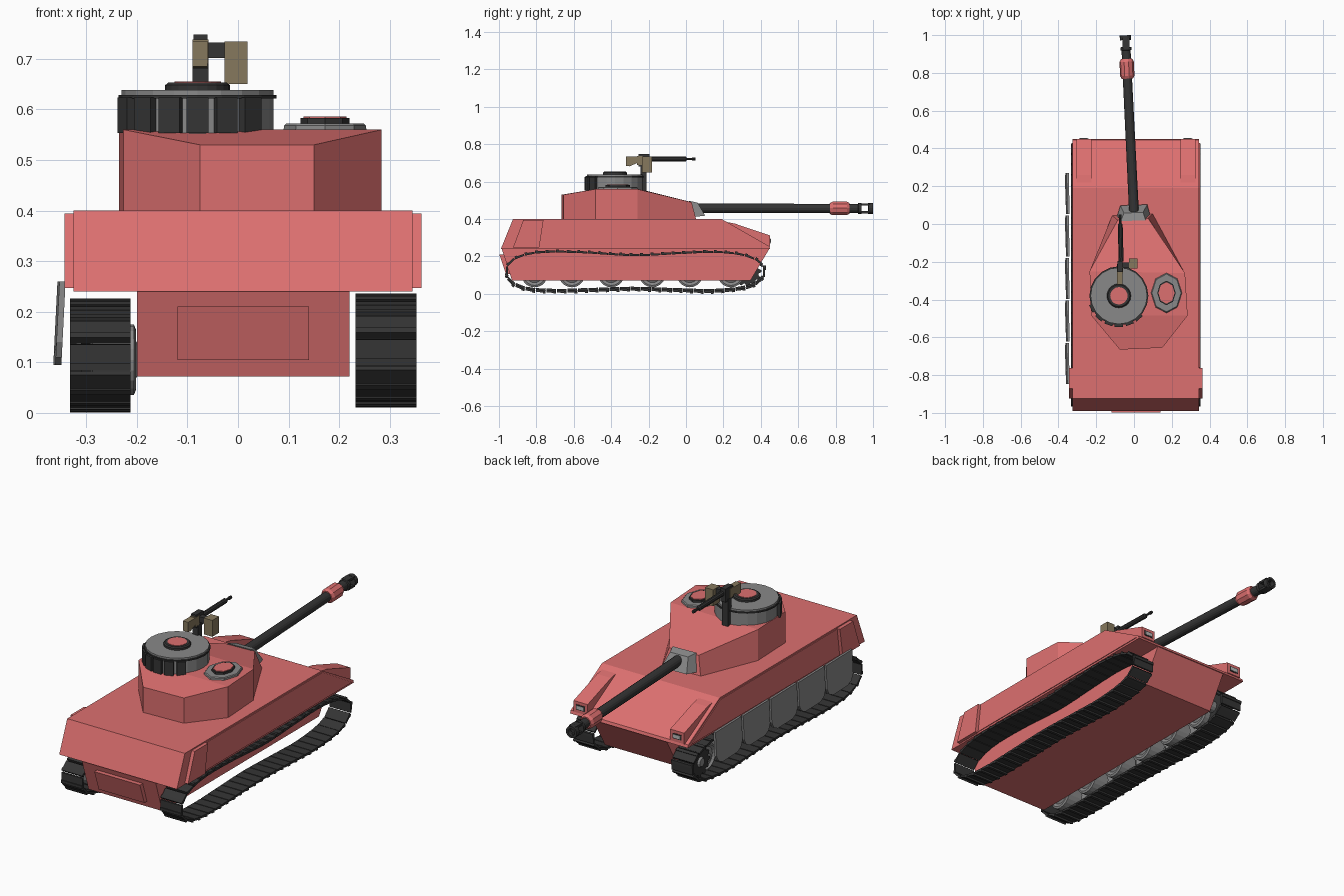
import bpy, bmesh, math
from mathutils import Vector, Matrix

if "Cube" in bpy.data.objects:
    bpy.data.objects.remove(bpy.data.objects["Cube"])


def material(name, rgb):
    m = bpy.data.materials.new(name)
    m.diffuse_color = (*rgb, 1)
    m.use_nodes = True
    m.node_tree.nodes["Principled BSDF"].inputs["Base Color"].default_value = m.diffuse_color
    return m


RED = material("red_paint", (0.72, 0.16, 0.16))
DARK = material("dark_metal", (0.035, 0.035, 0.035))
GREY = material("mid_grey", (0.25, 0.25, 0.25))
TAN = material("tan", (0.24, 0.19, 0.11))
LAMP = material("lamp_glass", (0.5, 0.5, 0.5))


def finish(name, bm, mat):
    bmesh.ops.recalc_face_normals(bm, faces=bm.faces)
    me = bpy.data.meshes.new(name)
    bm.to_mesh(me)
    bm.free()
    me.materials.append(mat)
    ob = bpy.data.objects.new(name, me)
    bpy.context.collection.objects.link(ob)
    return ob


def loft(bm, rings, caps=True):
    vs = [[bm.verts.new(p) for p in r] for r in rings]
    n = len(vs[0])
    for a, b in zip(vs, vs[1:]):
        for i in range(n):
            bm.faces.new((a[i], a[(i + 1) % n], b[(i + 1) % n], b[i]))
    if caps:
        bm.faces.new(vs[0])
        bm.faces.new(vs[-1])


def prism(name, yz, x0, x1, mat):
    """Side profile extruded across x."""
    bm = bmesh.new()
    loft(bm, [[(x, y, z) for y, z in yz] for x in (x0, x1)])
    return finish(name, bm, mat)


def box(name, x, y, z, mat):
    return prism(name, [(y[0], z[0]), (y[1], z[0]), (y[1], z[1]), (y[0], z[1])], *x, mat)


def lathe(name, prof, origin, axis, mat, n=20, scale=(1, 1, 1)):
    """Revolve (radius, distance) pairs around an axis."""
    bm = bmesh.new()
    q = Vector((0, 0, 1)).rotation_difference(Vector(axis)).to_matrix()
    o = Vector(origin)
    ring = [(math.cos(math.tau * i / n), math.sin(math.tau * i / n)) for i in range(n)]
    loft(bm, [[o + q @ Vector((r * c * scale[0], r * s * scale[1], d)) for c, s in ring]
              for r, d in prof])
    return finish(name, bm, mat)


CX = 0.01  # centre of the hull

# hull
prism("upper_hull", [(-0.99, 0.24), (0.45, 0.24), (0.445, 0.255), (0.19, 0.40), (-0.925, 0.40)],
      CX - 0.335, CX + 0.335, RED)
prism("lower_hull", [(-0.985, 0.24), (-0.93, 0.072), (0.345, 0.072), (0.445, 0.24)],
      CX - 0.21, CX + 0.21, RED)
prism("rear_hatch", [(-0.96, 0.21), (-0.998, 0.21), (-0.962, 0.105), (-0.93, 0.105)],
      CX - 0.13, CX + 0.13, RED)

# side plates, rear side boxes and lamp housings, both sides
for s, side in ((-1, "left"), (1, "right")):
    prism(side + "_side_plate", [(-0.78, 0.25), (0.43, 0.25), (0.19, 0.392), (-0.76, 0.392)],
          CX + s * 0.33, CX + s * 0.339, RED)
    prism(side + "_rear_box", [(-0.925, 0.247), (-0.785, 0.247), (-0.762, 0.394), (-0.87, 0.394)],
          CX + s * 0.33, CX + s * 0.353, RED)
    prism(side + "_lamp_housing", [(0.21, 0.385), (0.26, 0.376), (0.45, 0.312), (0.45, 0.255), (0.43, 0.25)],
          CX + s * 0.235, CX + s * 0.315, RED)
    box(side + "_lamp_rim", sorted((CX + s * 0.25, CX + s * 0.30)), (0.44, 0.452), (0.27, 0.297), DARK)
    box(side + "_lamp", sorted((CX + s * 0.255, CX + s * 0.295)), (0.44, 0.454), (0.275, 0.292), LAMP)

# turret shell
base = [(-0.075, -0.665), (0.15, -0.655), (0.284, -0.485), (0.27, -0.26),
        (0.10, 0.055), (-0.115, 0.045), (-0.235, -0.25), (-0.226, -0.485)]
top_z = [0.53, 0.53, 0.56, 0.56, 0.49, 0.49, 0.56, 0.56]
bm = bmesh.new()
low = [bm.verts.new((x, y, 0.395)) for x, y in base]
top = []
for (x, y), z in zip(base, top_z):
    front = y > 0
    top.append(bm.verts.new((x * 0.75 if front else x, y - 0.025 if front else y, z)))
for i in range(8):
    j = (i + 1) % 8
    bm.faces.new((low[i], low[j], top[j], top[i]))
for f in ((0, 1, 2, 7), (7, 2, 3, 6), (6, 3, 4, 5)):
    bm.faces.new([top[i] for i in f])
bm.faces.new(low)
finish("turret", bm, RED)

# mantlet and gun, turned slightly with the turret
gun_dir = Vector((-0.046, 0.94, 0)).normalized()
gun_o = Vector((0, 0.06, 0.457))
bm = bmesh.new()
loft(bm, [[(-0.09, 0.04, 0.412), (0.085, 0.047, 0.412), (0.062, 0.02, 0.497), (-0.07, 0.015, 0.497)],
          [(-0.072, 0.098, 0.418), (0.07, 0.103, 0.418), (0.048, 0.062, 0.487), (-0.053, 0.058, 0.487)]])
finish("mantlet", bm, GREY)
lathe("gun_barrel", [(0.026, 0), (0.024, 0.86), (0.030, 0.862), (0.030, 0.878)], gun_o, gun_dir, DARK, 16)
lathe("barrel_collar", [(0.03, 0.71), (0.038, 0.725), (0.038, 0.80), (0.03, 0.815)], gun_o, gun_dir, RED, 10)
lathe("muzzle_ring", [(0.018, 0.915), (0.03, 0.915), (0.03, 0.94), (0.018, 0.94), (0.018, 0.915)],
      gun_o, gun_dir, DARK, 16)
for s, nm in ((-1, "lower"), (1, "upper")):
    box("muzzle_bar_" + nm, (-0.062, -0.024), (0.93, 0.985), (0.457 + s * 0.021 - 0.006, 0.457 + s * 0.021 + 0.006), DARK)

# commander cupola
C = (-0.08, -0.38, 0)
UP = (0, 0, 1)
lathe("cupola", [(0.15, 0.54), (0.15, 0.638)], C, UP, GREY, 20)
lathe("cupola_rim", [(0.15, 0.622), (0.156, 0.622), (0.156, 0.629), (0.15, 0.629)], C, UP, DARK, 20)
lathe("cupola_lid_ring", [(0.064, 0.635), (0.064, 0.648), (0.058, 0.653), (0.046, 0.653)], C, UP, DARK, 20)
lathe("cupola_lid", [(0.046, 0.645), (0.046, 0.655)], C, UP, RED, 20)
for k, deg in enumerate((205, 228, 250, 270, 291, 312)):
    ob = box("cupola_spare_plate_%d" % k, (0.143, 0.164), (-0.022, 0.022), (0.553, 0.624), DARK)
    ob.matrix_world = Matrix.Translation(C) @ Matrix.Rotation(math.radians(deg), 4, 'Z')

# loader hatch
H = (0.172, -0.365, 0)
lathe("loader_hatch_base", [(0.108, 0.55), (0.105, 0.568), (0.10, 0.572)], H, UP, GREY, 8, (0.77, 1, 1))
lathe("loader_hatch_lid", [(0.065, 0.565), (0.065, 0.583)], H, UP, DARK, 8, (0.75, 1, 1))
lathe("loader_hatch_cap", [(0.057, 0.575), (0.057, 0.586)], H, UP, RED, 8, (0.75, 1, 1))

# roof machine gun
box("mount_post", (-0.09, -0.058), (-0.243, -0.212), (0.55, 0.69), DARK)
box("mount_arm", (-0.065, -0.02), (-0.232, -0.205), (0.702, 0.732), DARK)
box("receiver", (-0.088, -0.06), (-0.255, -0.195), (0.68, 0.748), DARK)
prism("gun_stock", [(-0.32, 0.685), (-0.30, 0.682), (-0.24, 0.71), (-0.24, 0.735), (-0.32, 0.735)],
      -0.09, -0.06, TAN)
box("receiver_cover", (-0.09, -0.058), (-0.262, -0.23), (0.69, 0.738), TAN)
box("ammo_box", (-0.027, 0.019), (-0.236, -0.182), (0.65, 0.734), TAN)
lathe("machine_gun_barrel", [(0.013, 0), (0.013, 0.20), (0.006, 0.203), (0.006, 0.23), (0.009, 0.233), (0.007, 0.25)],
      (-0.068, -0.2, 0.721), (-0.025, 1, 0), DARK, 10)

# tracks: links spaced evenly along a smooth closed path (y, z)
PATH = [(-0.935, 0.06), (-0.957, 0.11), (-0.94, 0.158), (-0.87, 0.197), (-0.75, 0.215), (-0.55, 0.213),
        (-0.28, 0.198), (-0.05, 0.208), (0.15, 0.215), (0.3, 0.2), (0.39, 0.163), (0.417, 0.12),
        (0.395, 0.07), (0.32, 0.03), (0.15, 0.011), (-0.05, 0.015), (-0.28, 0.022), (-0.5, 0.016),
        (-0.7, 0.011), (-0.85, 0.022)]
P = [Vector(p) for p in PATH]
n = len(P)
dense = []
for i in range(n):
    a, b, c, d = (P[(i + k) % n] for k in (-1, 0, 1, 2))
    for t in (j / 20 for j in range(20)):
        dense.append(0.5 * (2 * b + (c - a) * t + (2 * a - 5 * b + 4 * c - d) * t * t
                            + (3 * b - a - 3 * c + d) * t ** 3))
length = [0]
for i, p in enumerate(dense):
    length.append(length[-1] + (dense[(i + 1) % len(dense)] - p).length)
LINKS = 52
pitch = length[-1] / LINKS


def at(dist):
    dist %= length[-1]
    i = max(k for k in range(len(dense)) if length[k] <= dist)
    f = (dist - length[i]) / (length[i + 1] - length[i])
    return dense[i].lerp(dense[(i + 1) % len(dense)], f)


def track(name, x, dz):
    bm = bmesh.new()
    for k in range(LINKS):
        c = at(k * pitch)
        t = (at((k + 0.5) * pitch) - at((k - 0.5) * pitch)).normalized()
        nrm = Vector((-t.y, t.x))
        # plate with a raised lip on its outer face
        sec = [(-0.46, -0.006), (0.46, -0.006), (0.46, 0.004), (-0.2, 0.006), (-0.2, 0.010), (-0.46, 0.010)]
        pts = [c + t * (u * pitch) + nrm * v for u, v in sec]
        loft(bm, [[(x + s * 0.06, p.x, p.y + dz) for p in pts] for s in (-1, 1)])
    finish(name, bm, DARK)


track("left_track", -0.2725, 0.0)
track("right_track", 0.2925, 0.01)

# road wheels, left side
for k, y in enumerate((-0.81, -0.61, -0.40, -0.18, 0.02, 0.24)):
    lathe("road_wheel_%d" % k, [(0.03, 0), (0.045, 0.008), (0.06, 0.004), (0.07, 0.008), (0.07, 0.09),
                                (0.06, 0.095), (0.05, 0.085), (0.02, 0.085), (0.02, 0.10)],
          (-0.198, y, 0.105), (-1, 0, 0), GREY, 20)

# toothed drive wheel at the gun end
bm = bmesh.new()
gear = []
for i in range(48):
    r = 0.078 if i % 4 < 2 else 0.064
    a = math.tau * i / 48
    gear.append((0.325 + r * math.cos(a), 0.117 + r * math.sin(a)))
loft(bm, [[(x, y, z) for y, z in gear] for x in (-0.31, -0.235)])
finish("drive_wheel", bm, DARK)
lathe("drive_hub", [(0.03, 0), (0.03, 0.10), (0.02, 0.115)], (-0.205, 0.325, 0.117), (-1, 0, 0), GREY, 12)

# side skirts, left side, with clipped lower corners and a slight outward lean
for k in range(5):
    y1 = 0.27 - k * 0.225
    y0 = y1 - 0.218
    yz = [(y0, 0.26), (y1, 0.26), (y1, 0.14), (y1 - 0.015, 0.11), (y1 - 0.045, 0.095),
          (y0 + 0.045, 0.095), (y0 + 0.015, 0.11), (y0, 0.14)]
    bm = bmesh.new()
    loft(bm, [[(x - (0.26 - z) * 0.05 - 0.004 * (y > y0 + 0.1), y, z) for y, z in yz]
              for x in (-0.341, -0.353)])
    finish("side_skirt_%d" % k, bm, GREY)
